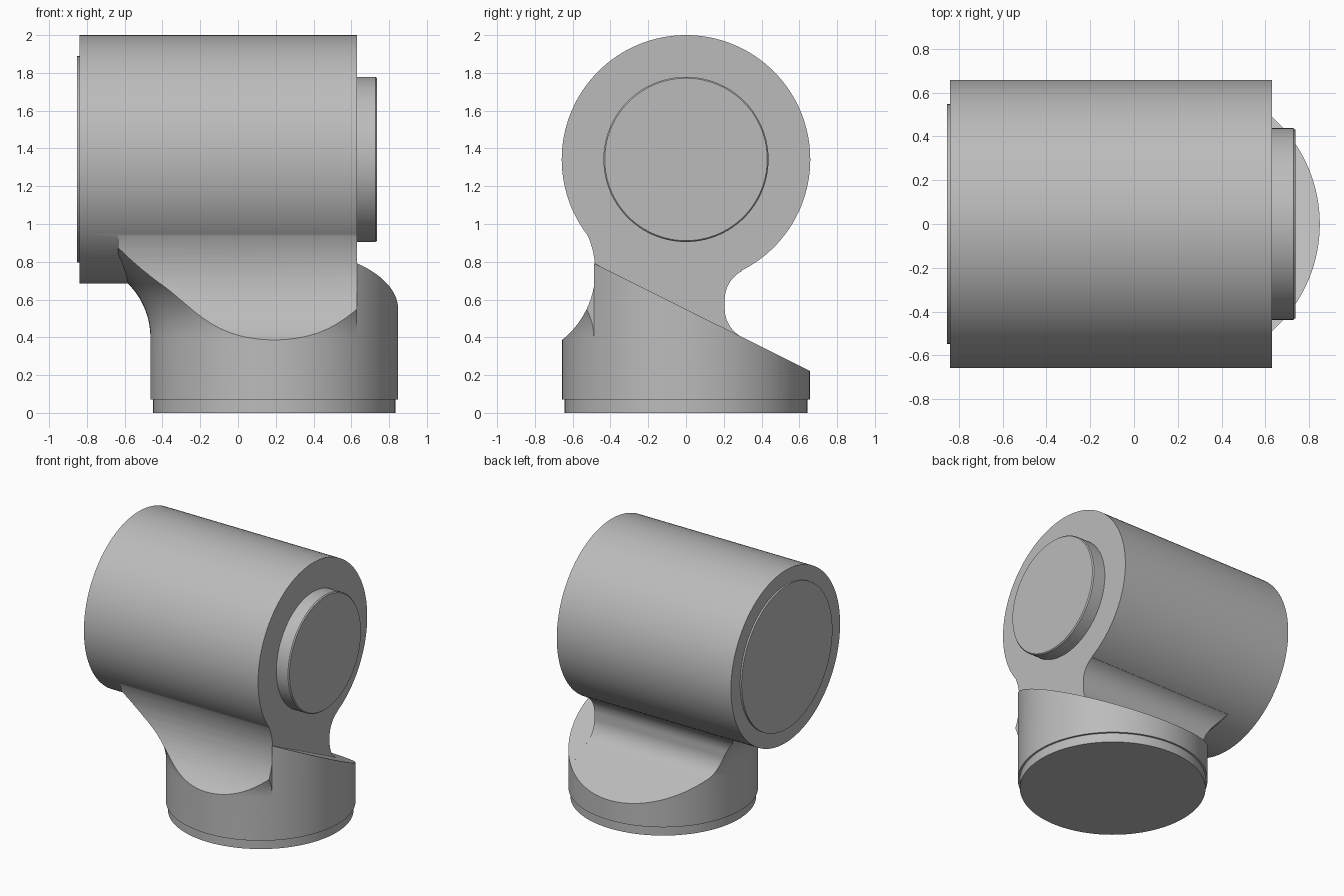
import bpy, bmesh
from math import sin, cos, radians, pi
from mathutils import Matrix, Vector

if "Cube" in bpy.data.objects:
    bpy.data.objects.remove(bpy.data.objects["Cube"])

SEGS = 128
AXIS_Z, BARREL_R = 1.342, 0.658     # horizontal barrel
BASE_X, BASE_R = 0.192, 0.656       # upright base
NECK_L, NECK_R = -0.635, 0.63       # neck ends along x

grey = bpy.data.materials.new("plain_grey")
grey.use_nodes = True
grey.diffuse_color = (0.5, 0.5, 0.5, 1)
grey.node_tree.nodes["Principled BSDF"].inputs["Base Color"].default_value = (0.5, 0.5, 0.5, 1)


def finish(bm, name):
    bmesh.ops.recalc_face_normals(bm, faces=bm.faces)
    mesh = bpy.data.meshes.new(name)
    bm.to_mesh(mesh)
    bm.free()
    mesh.materials.append(grey)
    obj = bpy.data.objects.new(name, mesh)
    bpy.context.collection.objects.link(obj)
    return obj


def revolve(name, profile, matrix):
    """Spin (radius, height) points, which start and end on the axis."""
    bm = bmesh.new()
    verts = [bm.verts.new((r, 0, h)) for r, h in profile]
    edges = [bm.edges.new(pair) for pair in zip(verts, verts[1:])]
    bmesh.ops.spin(bm, geom=verts + edges, cent=(0, 0, 0), axis=(0, 0, 1),
                   angle=2 * pi, steps=SEGS, use_merge=True)
    bmesh.ops.remove_doubles(bm, verts=bm.verts, dist=1e-5)
    bm.transform(matrix)
    return finish(bm, name)


def prism(name, outline, x0, x1):
    """Extrude a (y, z) outline along x."""
    bm = bmesh.new()
    face = bm.faces.new([bm.verts.new((x0, y, z)) for y, z in outline])
    new = bmesh.ops.extrude_face_region(bm, geom=[face])["geom"]
    bmesh.ops.translate(bm, vec=(x1 - x0, 0, 0),
                        verts=[v for v in new if isinstance(v, bmesh.types.BMVert)])
    return finish(bm, name)


def arc(cy, cz, r, start, end, steps=24):
    angles = [radians(start + (end - start) * i / steps) for i in range(steps + 1)]
    return [(cy + r * cos(a), cz + r * sin(a)) for a in angles]


def combine(obj, other, operation):
    mod = obj.modifiers.new("combine", 'BOOLEAN')
    mod.operation, mod.object, mod.solver = operation, other, 'EXACT'
    bpy.context.view_layer.objects.active = obj
    bpy.ops.object.modifier_apply(modifier=mod.name)
    bpy.data.objects.remove(other)


def slope(y):
    return 0.549 - 0.498 * y


along_x = Matrix.Translation((0, 0, AXIS_Z)) @ Matrix.Rotation(pi / 2, 4, 'Y')
upright = Matrix.Translation((BASE_X, 0, 0))

# Neck and base: side outline cut to a column that flares upward
outline = [(-0.75, 0.07), (-0.75, 0.3)]
outline += arc(-0.945, 0.75, 0.4645, -56, 35)        # front hollow
outline += [(0, 1.2)]
outline += arc(0.375, 0.6, 0.17, 117, 180)           # fillet under barrel
outline += arc(0.375, 0.552, 0.17, 180, 243.5)       # fillet onto sloped top
outline += [(0.75, slope(0.75)), (0.75, 0.07)]
body = prism("body", outline, NECK_L, NECK_R)

flare = arc(BASE_R + 0.4, 0.4, 0.4, 180, 135)
rim, rim_z = flare[-1]
column = revolve("column", [(0, 0.07), (BASE_R, 0.07)] + flare
                 + [(rim + 0.6, rim_z + 0.6), (0, rim_z + 0.6)], upright)
combine(body, column, 'INTERSECT')

# Sloped shoulder of the base beyond the neck
shoulder = prism("shoulder", [(-0.75, 0.07), (-0.75, slope(-0.75)),
                              (0.75, slope(0.75)), (0.75, 0.07)], NECK_R, 0.95)
drum = revolve("drum", [(0, 0.07), (BASE_R, 0.07), (BASE_R, 1.1), (0, 1.1)], upright)
combine(shoulder, drum, 'INTERSECT')
combine(body, shoulder, 'UNION')

# Horizontal barrel
barrel = revolve("barrel", [(0, -0.84), (BARREL_R, -0.84), (BARREL_R, NECK_R), (0, NECK_R)], along_x)
combine(body, barrel, 'UNION')

# End discs and bottom lip
parts = [
    body,
    revolve("large_end_disc", [(0, -0.853), (0.547, -0.853), (0.547, -0.82), (0, -0.82)], along_x),
    revolve("small_end_disc", [(0, 0.6), (0.437, 0.6), (0.437, 0.728), (0.43, 0.736), (0, 0.736)], along_x),
    revolve("bottom_lip", [(0, 0), (0.642, 0), (0.642, 0.09), (0, 0.09)], upright),
]

bpy.ops.object.select_all(action='DESELECT')
for part in parts:
    part.select_set(True)
bpy.context.view_layer.objects.active = body
bpy.ops.object.shade_smooth_by_angle(angle=radians(25))
